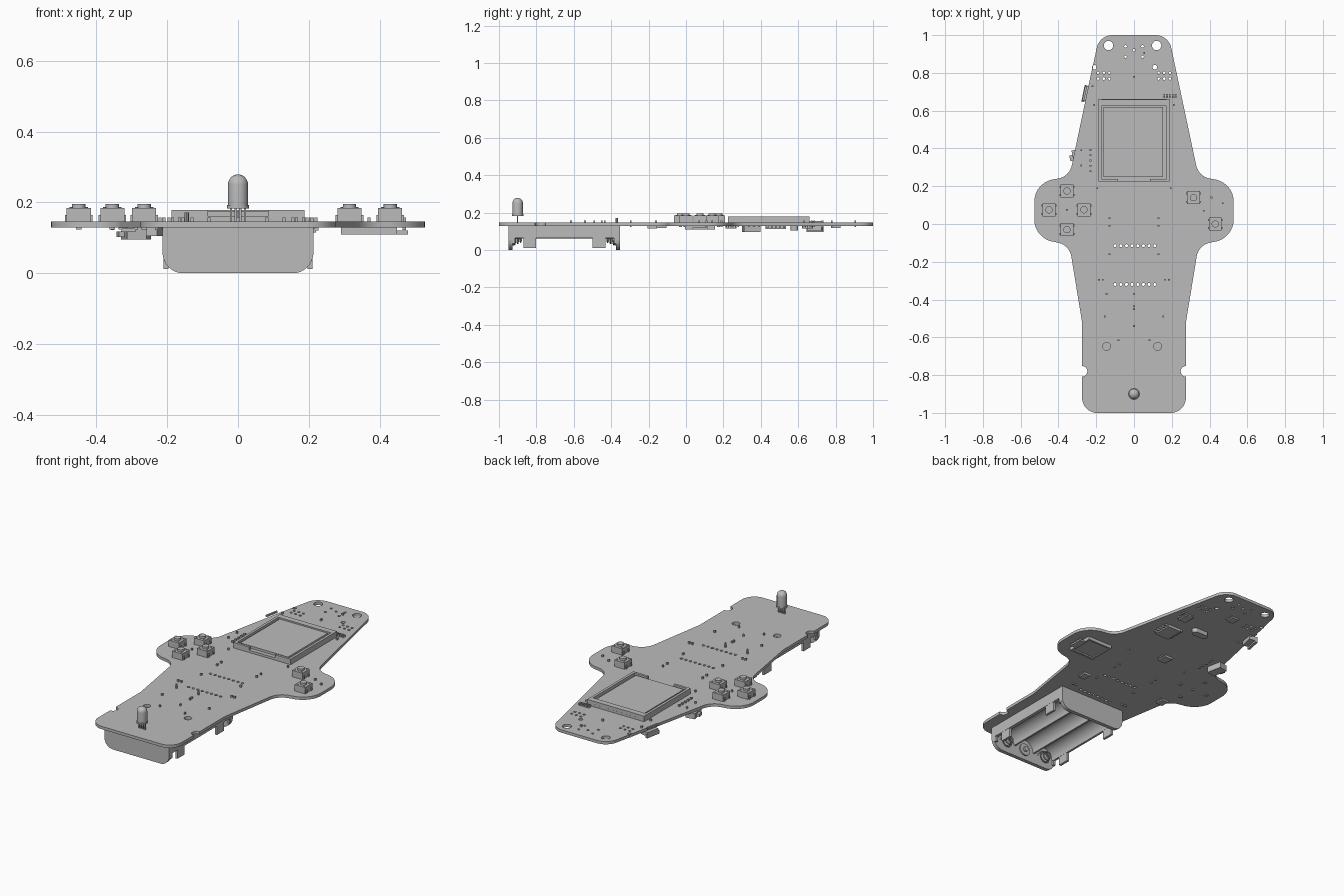
import bpy, bmesh
from math import sin, cos, pi, tan
from mathutils import Vector, Matrix

cube = bpy.data.objects.get("Cube")
if cube:
    bpy.data.objects.remove(cube)

grey = bpy.data.materials.new("plain grey")
grey.use_nodes = True
grey.diffuse_color = (0.5, 0.5, 0.5, 1)
grey.node_tree.nodes["Principled BSDF"].inputs["Base Color"].default_value = grey.diffuse_color

TOP, BOTTOM = 0.146, 0.129  # board surfaces


def finish(name, bm, smooth=False):
    bmesh.ops.recalc_face_normals(bm, faces=bm.faces)
    mesh = bpy.data.meshes.new(name)
    bm.to_mesh(mesh)
    bm.free()
    mesh.materials.append(grey)
    obj = bpy.data.objects.new(name, mesh)
    bpy.context.collection.objects.link(obj)
    if smooth:
        smooth_edges(obj)
    return obj


def smooth_edges(obj):
    bpy.ops.object.select_all(action='DESELECT')
    obj.select_set(True)
    bpy.context.view_layer.objects.active = obj
    bpy.ops.object.shade_smooth_by_angle(angle=0.6)


def add_box(bm, x, y, z_low, z_high, width, depth, turn=0):
    place = Matrix.Translation((x, y, (z_low + z_high) / 2)) @ Matrix.Rotation(turn, 4, 'Z')
    bmesh.ops.create_cube(bm, size=1, matrix=place @ Matrix.Diagonal((width, depth, z_high - z_low, 1)))


def add_cylinder(bm, x, y, z_low, z_high, radius, sides=16):
    bmesh.ops.create_cone(bm, cap_ends=True, segments=sides, radius1=radius, radius2=radius,
                          depth=z_high - z_low, matrix=Matrix.Translation((x, y, (z_low + z_high) / 2)))


def add_prism(bm, profile, y_start, y_end):
    face = bm.faces.new([bm.verts.new((x, y_start, z)) for x, z in profile])
    new = bmesh.ops.extrude_face_region(bm, geom=[face])["geom"]
    moved = [v for v in new if isinstance(v, bmesh.types.BMVert)]
    bmesh.ops.translate(bm, verts=moved, vec=(0, y_end - y_start, 0))


def arc(cx, cy, radius, start, end, steps):
    angles = [start + (end - start) * i / steps for i in range(steps + 1)]
    return [Vector((cx + radius * cos(a), cy + radius * sin(a))) for a in angles]


def fillet(before, corner, after, radius, steps=10):
    if not radius:
        return [corner]
    u, v = (before - corner).normalized(), (after - corner).normalized()
    half = u.angle(v) / 2
    centre = corner + (u + v).normalized() * radius / sin(half)
    start = corner + u * radius / tan(half) - centre
    end = corner + v * radius / tan(half) - centre
    return [centre + start.lerp(end, i / steps).normalized() * radius for i in range(steps + 1)]


def rounded(corners):
    pts = [Vector(c[:2]) for c in corners]
    out = []
    for i, c in enumerate(corners):
        out += fillet(pts[i - 1], pts[i], pts[(i + 1) % len(pts)], c[2])
    return out


# Board: mirrored rounded outline with side notches and drilled holes
half = [(0.183, 1, 0.085), (0.342, 0.25, 0.09), (0.528, 0.22, 0.12), (0.528, -0.075, 0.12),
        (0.342, -0.11, 0.09), (0.275, -0.52, 0.2)]
half += [(p.x, p.y, 0) for p in arc(0.275, -0.78, 0.028, pi / 2, 3 * pi / 2, 10)]
half += [(0.275, -1, 0.08)]
loops = [rounded(half + [(-x, y, r) for x, y, r in reversed(half)])]
holes = [(-0.135, 0.945, 0.025), (0.12, 0.945, 0.025), (-0.145, -0.648, 0.021), (0.125, -0.648, 0.021),
         (-0.21, 0.83, 0.012), (0.11, 0.83, 0.012)]
for i in range(8):
    holes += [(0.03 * i - 0.1, y, 0.008) for y in (-0.115, -0.32)]
for i in range(3):
    holes += [(side * 0.16 + 0.03 * (i - 1), y, 0.007) for side in (-1, 1) for y in (0.8, 0.77)]
    holes += [(0.045 * (i - 1), 0.94 - 0.02 * (i % 2), 0.007)]
holes += [(x, 0.885, 0.007) for x in (-0.045, 0.045)]
loops += [arc(x, y, r, 0, 2 * pi * 15 / 16, 15) for x, y, r in holes]

curve = bpy.data.curves.new("board", 'CURVE')
curve.dimensions = '2D'
curve.fill_mode = 'BOTH'
curve.extrude = (TOP - BOTTOM) / 2
for loop in loops:
    spline = curve.splines.new('POLY')
    spline.points.add(len(loop) - 1)
    for point, p in zip(spline.points, loop):
        point.co = (p.x, p.y, 0, 1)
    spline.use_cyclic_u = True
curve.materials.append(grey)
board = bpy.data.objects.new("board", curve)
board.location.z = (TOP + BOTTOM) / 2
bpy.context.collection.objects.link(board)
board.select_set(True)
bpy.context.view_layer.objects.active = board
bpy.ops.object.convert(target='MESH')
smooth_edges(bpy.context.view_layer.objects.active)

# Display: base slab, rim and raised panel
bm = bmesh.new()
add_box(bm, 0, 0.443, TOP, 0.16, 0.375, 0.435)
for side in (-1, 1):
    add_box(bm, side * 0.18, 0.443, 0.16, 0.179, 0.015, 0.435)
    add_box(bm, side * 0.13, 0.232, 0.16, 0.179, 0.09, 0.014)
add_box(bm, 0, 0.643, 0.16, 0.179, 0.35, 0.034)
finish("display_frame", bm)
bm = bmesh.new()
add_box(bm, -0.003, 0.435, 0.16, 0.174, 0.315, 0.37)
finish("display_panel", bm)

# Push buttons with caps and pins
for x, y in [(-0.355, 0.175), (-0.45, 0.075), (-0.265, 0.075), (-0.355, -0.03), (0.315, 0.14), (0.43, 0)]:
    bm = bmesh.new()
    add_box(bm, x, y, TOP, 0.184, 0.068, 0.068)
    add_cylinder(bm, x, y, 0.184, 0.196, 0.019, 24)
    for sx in (-1, 1):
        for sy in (-1, 1):
            add_box(bm, x + sx * 0.036, y + sy * 0.022, BOTTOM, 0.165, 0.006, 0.01)
            add_cylinder(bm, x + sx * 0.022, y + sy * 0.022, 0.184, 0.187, 0.004, 8)
    add_box(bm, x, y, 0.124, BOTTOM, 0.016, 0.016)
    finish("push_button", bm, True)

# Domed lamp on four legs
bm = bmesh.new()
profile = [(0, 0.183), (0.031, 0.183), (0.031, 0.192), (0.028, 0.192)]
profile += [tuple(p) for p in arc(0, 0.251, 0.028, 0, pi / 2, 8)]
verts = [bm.verts.new((r, -0.9, z)) for r, z in profile]
edges = [bm.edges.new(pair) for pair in zip(verts, verts[1:])]
bmesh.ops.spin(bm, geom=verts + edges, cent=(0, -0.9, 0), axis=(0, 0, 1), angle=2 * pi, steps=24)
bmesh.ops.remove_doubles(bm, verts=bm.verts, dist=0.0005)
for i in range(4):
    add_box(bm, 0.013 * (i - 1.5), -0.9, BOTTOM, 0.184, 0.006, 0.006)
finish("lamp", bm, True)

# Battery holder: three-channel trough, end plates, side clips
bm = bmesh.new()
trough = [(-0.212, BOTTOM), (-0.212, 0.065)]
for i in (-1, 0, 1):
    trough += [tuple(p) for p in arc(i * 0.134, 0.062, 0.062, pi, 0, 12)]
trough += [(0.212, 0.065), (0.212, BOTTOM)]
add_prism(bm, trough, -0.93, -0.37)
plate = rounded([(-0.213, BOTTOM, 0), (-0.213, 0, 0.058), (0.213, 0, 0.058), (0.213, BOTTOM, 0)])
for y in (-0.95, -0.375):
    add_prism(bm, plate, y, y + 0.022)
for side in (-1, 1):
    for y in (-0.835, -0.465):
        add_box(bm, side * 0.204, y, 0.012, 0.07, 0.014, 0.068)
    for y, inward in ((-0.93, 1), (-0.37, -1)):
        add_box(bm, side * 0.204, y + inward * 0.005, 0.035, 0.07, 0.014, 0.02)
finish("battery_holder", bm, True)

# Battery contacts: buttons and coil springs at alternate ends
for i in (-1, 0, 1):
    end, inward = (-0.928, 1) if i else (-0.375, -1)
    other = -0.375 if i else -0.928
    bm = bmesh.new()
    for radius, depth in ((0.035, 0.008), (0.014, 0.02)):
        place = Matrix.Translation((i * 0.134, other - inward * depth / 2, 0.06)) @ Matrix.Rotation(pi / 2, 4, 'X')
        bmesh.ops.create_cone(bm, cap_ends=True, segments=20, radius1=radius, radius2=radius,
                              depth=depth, matrix=place)
    finish("contact_button", bm, True)
    coil = bpy.data.curves.new("contact_spring", 'CURVE')
    coil.dimensions = '3D'
    coil.bevel_depth = 0.004
    coil.bevel_resolution = 1
    spline = coil.splines.new('POLY')
    spline.points.add(48)
    for k, point in enumerate(spline.points):
        a, r = k * pi / 8, 0.036 - 0.0004 * k
        point.co = (i * 0.134 + r * cos(a), end + inward * 0.001 * k, 0.06 + r * sin(a), 1)
    coil.materials.append(grey)
    bpy.context.collection.objects.link(bpy.data.objects.new("contact_spring", coil))

# Card slot under one arm, with the card edge sticking out
bm = bmesh.new()
add_box(bm, 0.37, 0.075, 0.116, BOTTOM, 0.14, 0.13)
for side in (-1, 1):
    add_box(bm, 0.37 + side * 0.073, 0.075, 0.11, BOTTOM, 0.012, 0.16)
    add_box(bm, 0.37, 0.075 + side * 0.073, 0.11, BOTTOM, 0.15, 0.012)
add_box(bm, 0.46, 0.075, 0.11, 0.12, 0.04, 0.08)
finish("card_slot", bm)

# Underside chips with rows of leads: x, y, size, lowest height
for x, y, size, low in [(0.16, 0.48, 0.11, 0.112), (0.18, 0.65, 0.06, 0.115), (-0.02, 0.24, 0.06, 0.115),
                        (0.2, -0.18, 0.05, 0.115), (-0.31, -0.13, 0.05, 0.117), (-0.03, 0.8, 0.05, 0.118)]:
    bm = bmesh.new()
    add_box(bm, x, y, low, BOTTOM - 0.002, size * 0.8, size)
    for i in range(5):
        for side in (-1, 1):
            add_box(bm, x + side * size * 0.45, y + (i - 2) * size / 5, low + 0.006, BOTTOM, size * 0.2, size / 12)
    finish("chip", bm)

# Oval crystal, side switch and side connector underneath
bm = bmesh.new()
for dx in (-0.03, 0.03):
    add_cylinder(bm, 0.02 + dx, 0.58, 0.105, BOTTOM, 0.02, 20)
add_box(bm, 0.02, 0.58, 0.105, BOTTOM, 0.06, 0.04)
finish("crystal", bm, True)
bm = bmesh.new()
add_box(bm, -0.295, 0.35, 0.095, BOTTOM, 0.055, 0.09, 0.2)
add_box(bm, -0.325, 0.35, 0.102, 0.118, 0.03, 0.03, 0.2)
finish("side_switch", bm)
bm = bmesh.new()
add_box(bm, -0.245, 0.69, 0.105, BOTTOM, 0.05, 0.08, -0.2)
add_box(bm, -0.262, 0.69, 0.095, 0.115, 0.015, 0.09, -0.2)
finish("side_connector", bm)

# Small pins and solder points standing on the board
bm = bmesh.new()
dots = [(0.41, 0.14), (0.47, 0.11), (0.37, 0.07), (-0.355, 0.075), (0, -0.45), (0, -0.54), (0, -0.435),
        (-0.28, 0.31), (-0.28, 0.39), (-0.22, 0.73), (-0.21, 0.63), (0.21, 0.63), (0.055, 0.905), (0, 0.78)]
for side in (-1, 1):
    dots += [(side * 0.13, y) for y in (0.03, -0.01, -0.16)]
    dots += [(side * x, -0.295) for x in (0.165, 0.185)]
    dots += [(side * 0.155, -0.49), (side * 0.082, -0.615), (side * 0.195, 0.19)]
dots += [(-0.23, 0.28 + 0.028 * i) for i in range(5)]
dots += [(0.16 + 0.015 * i, y) for i in range(5) for y in (0.672, 0.685)]
for x, y in dots:
    add_box(bm, x, y, 0.122, 0.158, 0.009, 0.009)
for x in (-0.145, 0):
    add_cylinder(bm, x, -0.37, 0.122, 0.172, 0.006, 8)
add_box(bm, -0.262, 0.69, TOP, 0.156, 0.01, 0.08, -0.2)
finish("pins", bm)
